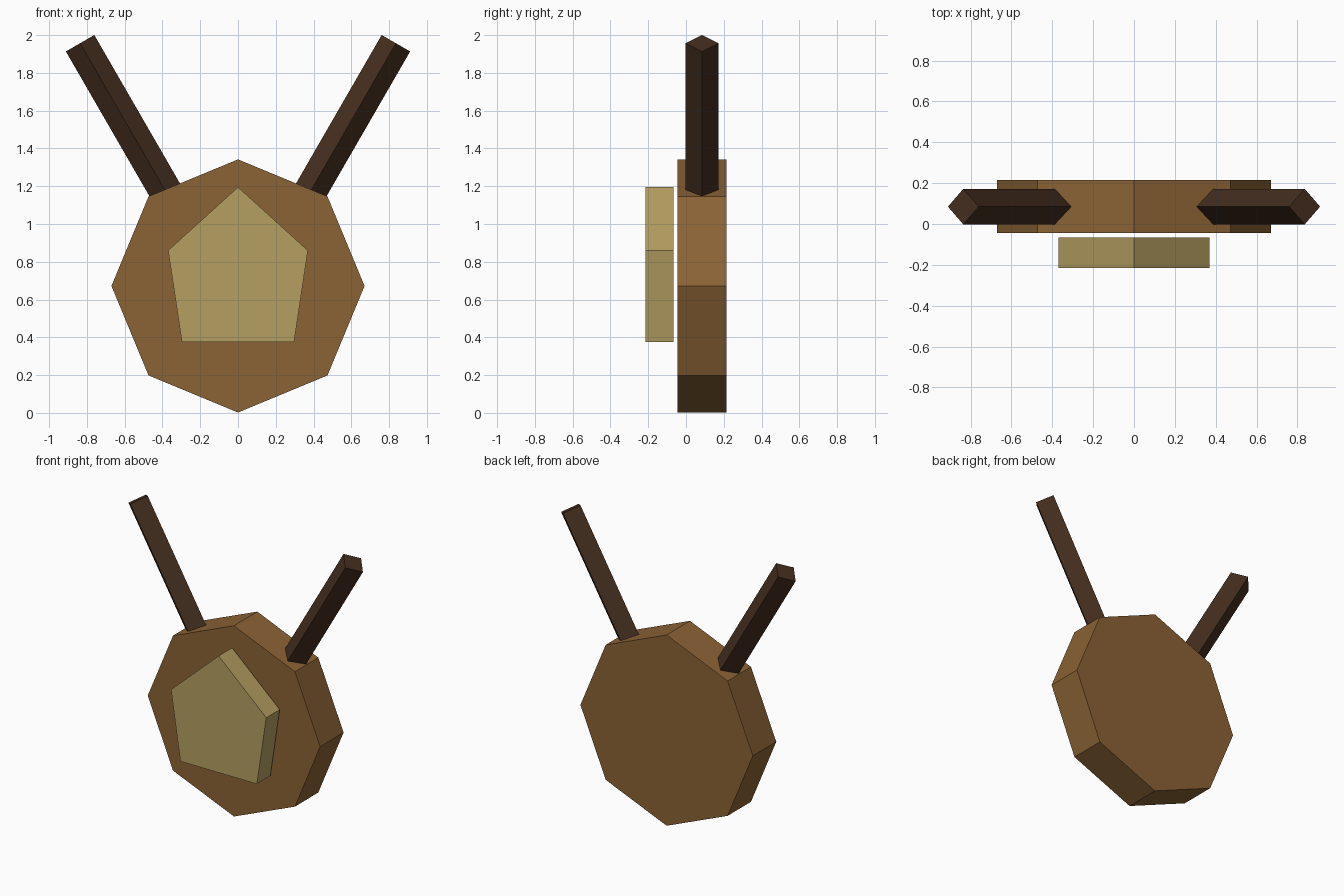
import bpy, bmesh, math
from mathutils import Vector, Matrix

if "Cube" in bpy.data.objects:
    bpy.data.objects.remove(bpy.data.objects["Cube"])


def material(name, rgb):
    m = bpy.data.materials.new(name)
    m.diffuse_color = (*rgb, 1)
    m.use_nodes = True
    m.node_tree.nodes["Principled BSDF"].inputs["Base Color"].default_value = m.diffuse_color
    return m


def prism(name, profile, depth, matrix, mat):
    """Extrude a flat profile (local xy) along local z, then place it."""
    bm = bmesh.new()
    face = bm.faces.new([bm.verts.new((x, y, 0)) for x, y in profile])
    ext = bmesh.ops.extrude_face_region(bm, geom=[face], use_keep_orig=True)
    top = [g for g in ext["geom"] if isinstance(g, bmesh.types.BMVert)]
    bmesh.ops.translate(bm, verts=top, vec=(0, 0, depth))
    bmesh.ops.transform(bm, matrix=matrix, verts=bm.verts)
    bmesh.ops.recalc_face_normals(bm, faces=bm.faces)
    mesh = bpy.data.meshes.new(name)
    bm.to_mesh(mesh)
    bm.free()
    mesh.materials.append(mat)
    ob = bpy.data.objects.new(name, mesh)
    bpy.context.collection.objects.link(ob)
    return ob


def ngon(n, r):
    return [(r * math.cos(2 * math.pi * i / n), r * math.sin(2 * math.pi * i / n))
            for i in range(n)]


brown = material("brown_wood", (0.26, 0.125, 0.036))
tan = material("tan_wood", (0.46, 0.345, 0.12))
dark = material("dark_wood", (0.06, 0.028, 0.014))

# local z points to -y, so plates extrude toward the front
upright = Matrix.Rotation(math.radians(90), 4, "X")

# octagonal backing plate
prism("back_plate", ngon(8, 0.67), 0.26,
      Matrix.Translation((0, 0.215, 0.672)) @ upright, brown)

# pentagonal front panel, floating just ahead of the plate
prism("front_panel",
      [(-0.297, 0.375), (0.297, 0.375), (0.37, 0.86), (0, 1.195), (-0.37, 0.86)],
      0.15, Matrix.Translation((0, -0.065, 0)) @ upright, tan)

# two square prongs, edge-on to the front and sunk into the plate
tilt = math.radians(30)
for side, label in ((-1, "left"), (1, "right")):
    axis = Vector((side * math.sin(tilt), 0, math.cos(tilt)))
    length = 0.98
    base = Vector((side * 0.836, 0.085, 1.957)) - axis * length
    prism(label + "_prong", ngon(4, 0.087), length,
          Matrix.Translation(base) @ Matrix.Rotation(side * tilt, 4, "Y"), dark)
